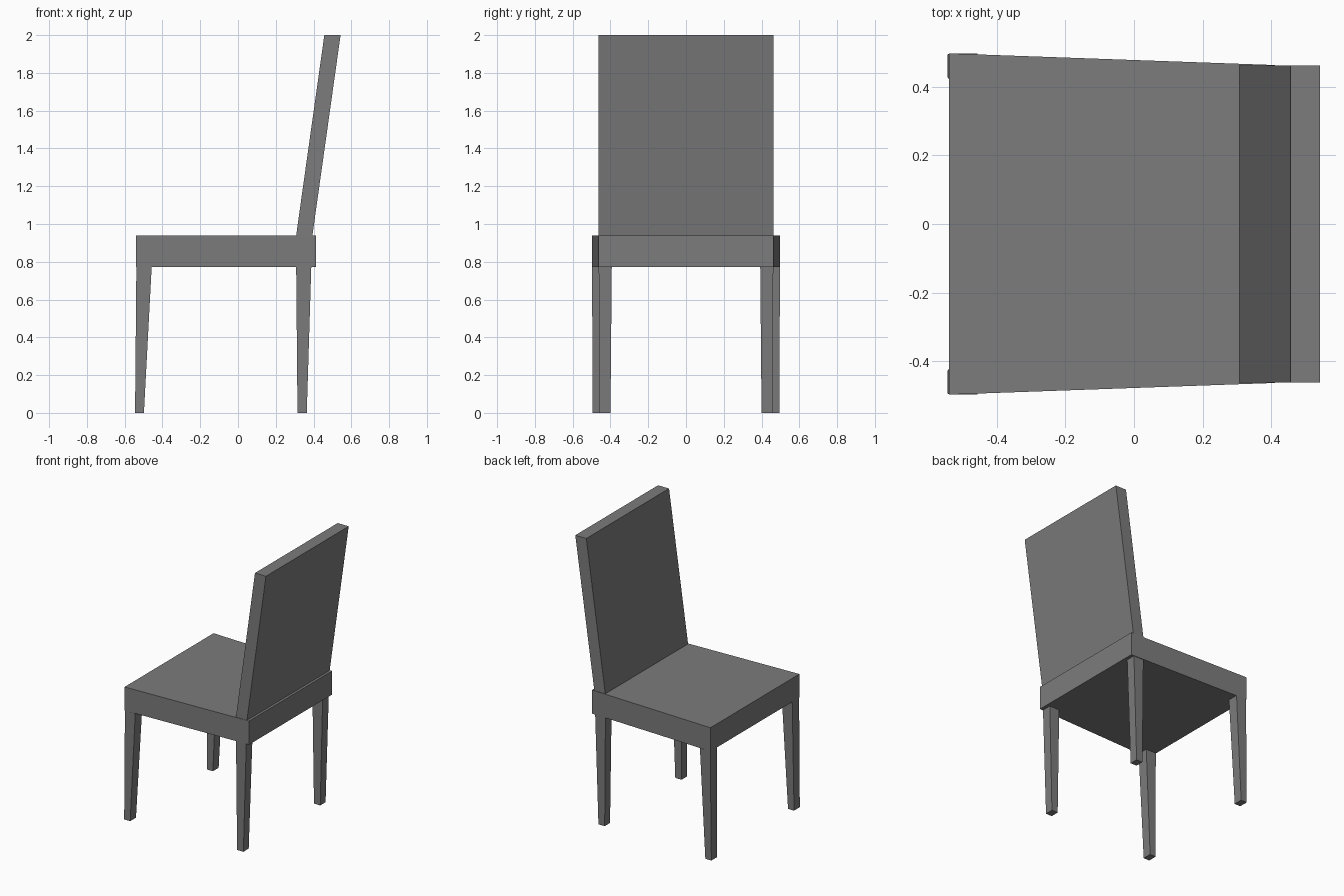
import bpy
import bmesh

if "Cube" in bpy.data.objects:
    bpy.data.objects.remove(bpy.data.objects["Cube"], do_unlink=True)

# Single grey finish
grey = bpy.data.materials.new("grey")
grey.use_nodes = True
colour = (0.2, 0.2, 0.2, 1)
grey.diffuse_color = colour
grey.node_tree.nodes["Principled BSDF"].inputs["Base Color"].default_value = colour


def rectangle(x0, x1, y0, y1):
    return [(x0, y0), (x1, y0), (x1, y1), (x0, y1)]


def loft(name, low, z0, high, z1, side=1):
    """Solid between two four-sided outlines; side=-1 mirrors it in y."""
    bm = bmesh.new()
    a = [bm.verts.new((x, y * side, z0)) for x, y in low]
    b = [bm.verts.new((x, y * side, z1)) for x, y in high]
    bm.faces.new(a)
    bm.faces.new(b)
    for i in range(4):
        j = (i + 1) % 4
        bm.faces.new((a[i], a[j], b[j], b[i]))
    bmesh.ops.recalc_face_normals(bm, faces=bm.faces)
    mesh = bpy.data.meshes.new(name)
    bm.to_mesh(mesh)
    bm.free()
    mesh.materials.append(grey)
    obj = bpy.data.objects.new(name, mesh)
    bpy.context.collection.objects.link(obj)
    return obj


SEAT_LOW, SEAT_TOP = 0.773, 0.94

# Seat, narrowing towards the backrest
seat = [(-0.54, -0.498), (0.412, -0.464), (0.412, 0.464), (-0.54, 0.498)]
loft("seat", seat, SEAT_LOW, seat, SEAT_TOP)

# Leaning backrest
loft("backrest", rectangle(0.308, 0.394, -0.463, 0.463), SEAT_TOP,
     rectangle(0.457, 0.543, -0.463, 0.463), 2)

# Tapered legs, mirrored across the seat
for label, side in (("a", 1), ("b", -1)):
    loft("seat_front_leg_" + label, rectangle(-0.545, -0.498, 0.43, 0.495), 0,
         rectangle(-0.538, -0.457, 0.42, 0.497), SEAT_LOW, side)
    loft("seat_rear_leg_" + label, rectangle(0.315, 0.364, 0.40, 0.46), 0,
         rectangle(0.308, 0.388, 0.393, 0.462), SEAT_LOW, side)
